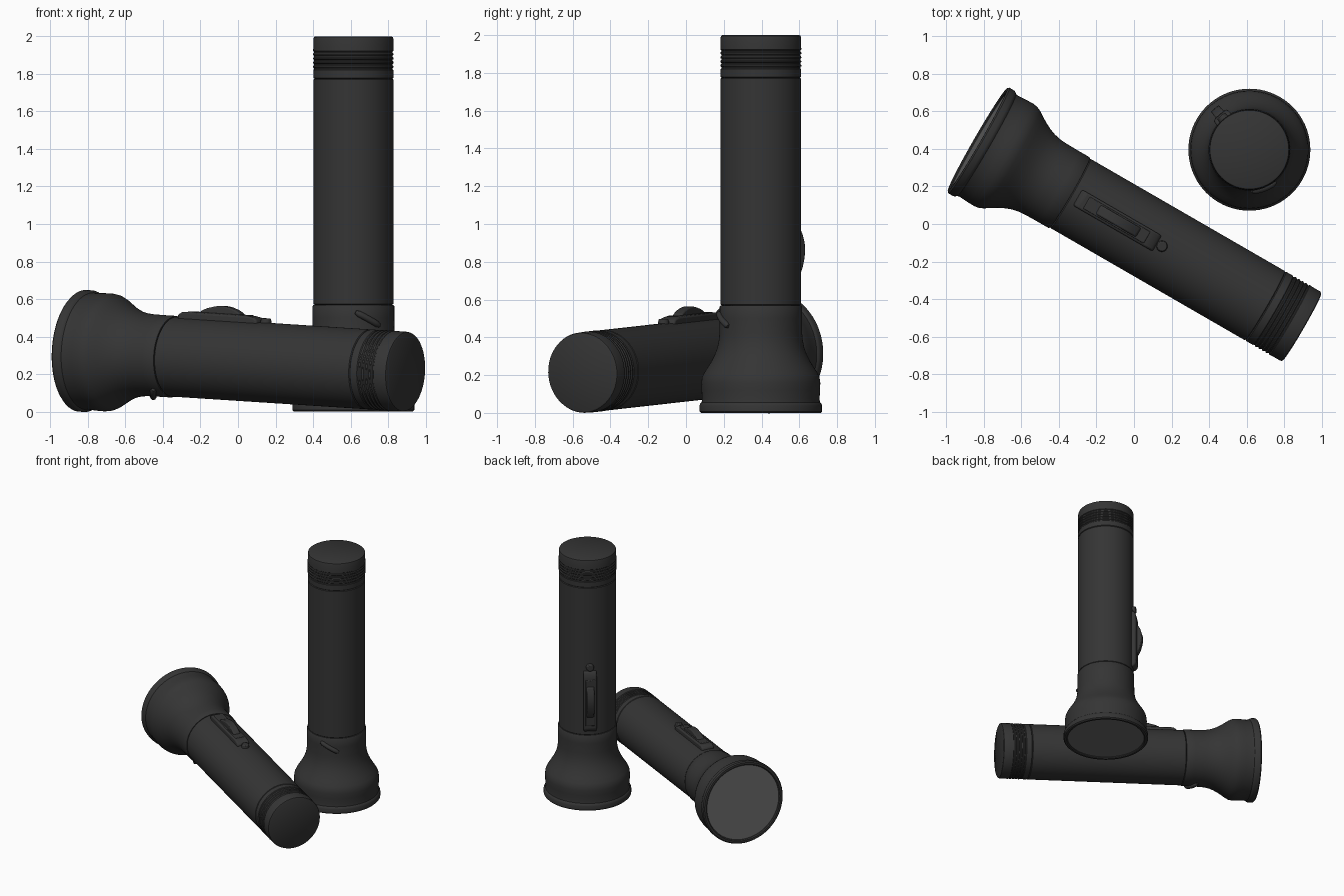
import bpy, bmesh, math
from mathutils import Matrix, Vector

if "Cube" in bpy.data.objects:
    bpy.data.objects.remove(bpy.data.objects["Cube"])


def material(name, v):
    m = bpy.data.materials.new(name)
    m.diffuse_color = (v, v, v, 1)
    m.use_nodes = True
    m.node_tree.nodes["Principled BSDF"].inputs["Base Color"].default_value = m.diffuse_color
    return m


BLACK = material("black_plastic", 0.035)
GLASS = material("lens_grey", 0.14)


def finish(bm, name, place, mat, bevel=0):
    bmesh.ops.remove_doubles(bm, verts=bm.verts, dist=1e-5)
    bmesh.ops.recalc_face_normals(bm, faces=bm.faces)
    me = bpy.data.meshes.new(name)
    bm.to_mesh(me)
    bm.free()
    ob = bpy.data.objects.new(name, me)
    bpy.context.collection.objects.link(ob)
    me.materials.append(mat)
    ob.matrix_world = place
    if bevel:
        b = ob.modifiers.new("bevel", "BEVEL")
        b.width, b.segments, b.limit_method = bevel, 2, "ANGLE"
    bpy.ops.object.select_all(action="DESELECT")
    bpy.context.view_layer.objects.active = ob
    ob.select_set(True)
    bpy.ops.object.shade_smooth_by_angle(angle=math.radians(35))
    return ob


def lathe(name, pts, place, mat, segs=72):
    """Spin an (r, z) profile about the local z axis."""
    bm = bmesh.new()
    vs = [bm.verts.new((r, 0, z)) for r, z in pts]
    es = [bm.edges.new(p) for p in zip(vs, vs[1:])]
    bmesh.ops.spin(bm, geom=vs + es, cent=(0, 0, 0), axis=(0, 0, 1),
                   angle=math.tau, steps=segs, use_duplicate=False)
    return finish(bm, name, place, mat)


def extrude(name, pts, width, place, bevel):
    """Extrude an (x, z) side profile across y."""
    bm = bmesh.new()
    f = bm.faces.new([bm.verts.new((x, -width / 2, z)) for x, z in pts])
    new = bmesh.ops.extrude_face_region(bm, geom=[f])["geom"]
    bmesh.ops.translate(bm, vec=(0, width, 0),
                        verts=[v for v in new if isinstance(v, bmesh.types.BMVert)])
    return finish(bm, name, place, BLACK, bevel)


def flashlight(tag, place):
    # flared head with rim, recessed towards the lens
    lathe(tag + "_head", [
        (0.293, 0.03), (0.295, 0.006), (0.302, 0), (0.317, 0), (0.325, 0.008),
        (0.325, 0.038), (0.321, 0.048), (0.313, 0.056), (0.311, 0.075), (0.314, 0.12),
        (0.315, 0.16), (0.311, 0.188), (0.30, 0.212), (0.28, 0.243), (0.26, 0.276),
        (0.243, 0.31), (0.23, 0.345), (0.222, 0.385), (0.219, 0.42), (0.218, 0.5),
        (0.218, 0.562), (0.214, 0.568), (0.205, 0.568)], place, BLACK)
    lathe(tag + "_lens", [(0, 0.012), (0.296, 0.012)], place, GLASS)
    # barrel
    lathe(tag + "_barrel", [(0.205, 0.55), (0.205, 0.568), (0.213, 0.574),
                            (0.213, 1.77), (0.207, 1.774), (0.207, 1.79)], place, BLACK)
    # tail cap with grip ridges
    cap = [(0.207, 1.774), (0.213, 1.779), (0.213, 1.82)]
    for i in range(5):
        z = 1.825 + i * 0.022
        cap += [(0.209, z), (0.209, z + 0.006), (0.2145, z + 0.01), (0.2145, z + 0.016)]
    cap += [(0.213, 1.94), (0.213, 1.988), (0.210, 1.996), (0.203, 2.0), (0, 2.0)]
    lathe(tag + "_tail_cap", cap, place, BLACK)
    # switch housing, inset rail, thumb slider and end stud
    extrude(tag + "_switch_plate", [
        (0.19, 0.605), (0.225, 0.605), (0.243, 0.63), (0.243, 1.04),
        (0.236, 1.075), (0.222, 1.095), (0.19, 1.095)], 0.098, place, 0.01)
    extrude(tag + "_switch_rail", [
        (0.22, 0.65), (0.247, 0.66), (0.247, 1.03), (0.22, 1.04)], 0.072, place, 0.004)
    extrude(tag + "_switch_slider", [
        (0.23, 0.72), (0.255, 0.735), (0.27, 0.77), (0.283, 0.82), (0.288, 0.86),
        (0.284, 0.90), (0.272, 0.94), (0.255, 0.975), (0.23, 0.985)], 0.056, place, 0.008)
    bm = bmesh.new()
    bmesh.ops.create_cone(bm, cap_ends=True, segments=24, radius1=0.034, radius2=0.026,
                          depth=0.05, matrix=Matrix.Translation((0.211, 0, 1.125))
                          @ Matrix.Rotation(math.pi / 2, 4, "Y"))
    finish(bm, tag + "_switch_stud", place, BLACK, 0.005)
    # slanted bar wrapping the collar
    cu = bpy.data.curves.new(tag + "_collar_bar", "CURVE")
    cu.dimensions, cu.bevel_depth, cu.bevel_resolution = "3D", 0.017, 4
    cu.use_fill_caps = True
    sp = cu.splines.new("POLY")
    n = 9
    sp.points.add(n - 1)
    for i, p in enumerate(sp.points):
        t = i / (n - 1)
        a = math.radians(143 + 36 * t)
        p.co = (0.221 * math.cos(a), 0.221 * math.sin(a), 0.53 - 0.072 * t, 1)
        p.radius = 0.6 if i in (0, n - 1) else 1
    ob = bpy.data.objects.new(tag + "_collar_bar", cu)
    bpy.context.collection.objects.link(ob)
    cu.materials.append(BLACK)
    ob.matrix_world = place


# standing flashlight, lens down
flashlight("standing", Matrix.Translation((0.615, 0.396, 0))
           @ Matrix.Rotation(math.radians(130), 4, "Z"))

# lying flashlight, resting on head rim and tail
tilt = math.asin((0.325 - 0.213) / 2)
h = math.radians(-30)
d = Vector((math.cos(h) * math.cos(tilt), math.sin(h) * math.cos(tilt), -math.sin(tilt)))
up = (Vector((0, 0, 1)) - d * d.z).normalized()
side = d.cross(up)
rot = Matrix((up, side, d)).transposed().to_4x4()
flashlight("lying", Matrix.Translation((-0.834, 0.449, 0.325 * math.cos(tilt))) @ rot)
